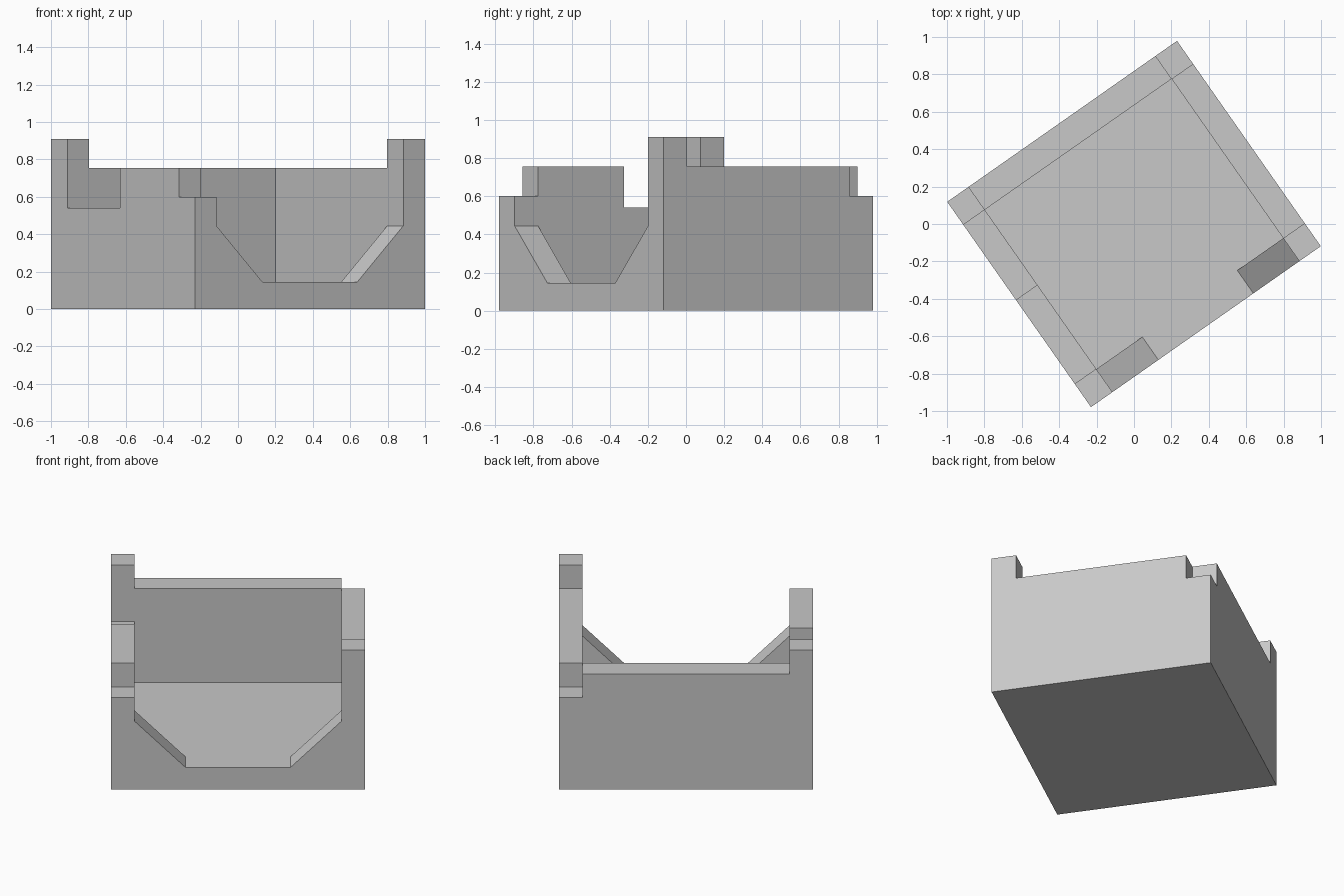
import bpy, bmesh, math
from mathutils import Matrix, Vector

cube = bpy.data.objects.get("Cube")
if cube:
    bpy.data.objects.remove(cube, do_unlink=True)

WIDTH, DEPTH, WALL = 1.50, 1.34, 0.15
INNER_L, INNER_R = 0.14, 1.36
FLOOR, RIM, LOW, HIGH = 0.145, 0.755, 0.60, 0.91
BACK = DEPTH - WALL

grey = bpy.data.materials.new("light_grey")
grey.use_nodes = True
colour = (0.58, 0.58, 0.58, 1)
grey.diffuse_color = colour
grey.node_tree.nodes["Principled BSDF"].inputs["Base Color"].default_value = colour

# The whole block is turned about the vertical axis
PLACE = Matrix.Rotation(math.radians(35), 4, "Z") @ Matrix.Translation((-WIDTH / 2, -DEPTH / 2, 0))


def extrude_profile(name, profile, axis, start, end):
    """Extrude a profile of (horizontal, height) points along axis x or y."""
    bm = bmesh.new()
    if axis == "x":
        points = [(start, h, z) for h, z in profile]
        step = Vector((end - start, 0, 0))
    else:
        points = [(h, start, z) for h, z in profile]
        step = Vector((0, end - start, 0))
    face = bm.faces.new([bm.verts.new(p) for p in points])
    result = bmesh.ops.extrude_face_region(bm, geom=[face])
    moved = [g for g in result["geom"] if isinstance(g, bmesh.types.BMVert)]
    bmesh.ops.translate(bm, verts=moved, vec=step)
    bmesh.ops.recalc_face_normals(bm, faces=bm.faces)
    bm.transform(PLACE)
    mesh = bpy.data.meshes.new(name)
    bm.to_mesh(mesh)
    bm.free()
    mesh.materials.append(grey)
    obj = bpy.data.objects.new(name, mesh)
    bpy.context.collection.objects.link(obj)
    return obj


def rectangle(a, b, top):
    return [(a, 0), (b, 0), (b, top), (a, top)]


# Left side wall: low front corner, notch, tall back corner
left_profile = [(0, 0), (DEPTH, 0), (DEPTH, HIGH), (BACK, HIGH), (BACK, 0.54),
                (0.70, 0.54), (0.70, RIM), (WALL, RIM), (WALL, LOW), (0, LOW)]
extrude_profile("left_wall", left_profile, "x", 0, INNER_L)

# Right side wall: tall front corner, low back corner
right_profile = [(0, 0), (DEPTH, 0), (DEPTH, LOW), (BACK, LOW), (BACK, RIM),
                 (WALL, RIM), (WALL, HIGH), (0, HIGH)]
extrude_profile("right_wall", right_profile, "x", INNER_R, WIDTH)

# Back wall and floor between the side walls
extrude_profile("back_wall", rectangle(INNER_L, INNER_R, RIM), "y", BACK, DEPTH)
extrude_profile("floor", rectangle(INNER_L, INNER_R, FLOOR), "y", WALL, BACK)

# Front sill with a sloped cheek at each end
sill_profile = [(INNER_L, 0), (INNER_R, 0), (INNER_R, 0.445), (1.06, FLOOR),
                (0.44, FLOOR), (INNER_L, 0.445)]
extrude_profile("front_sill", sill_profile, "y", 0, WALL)
